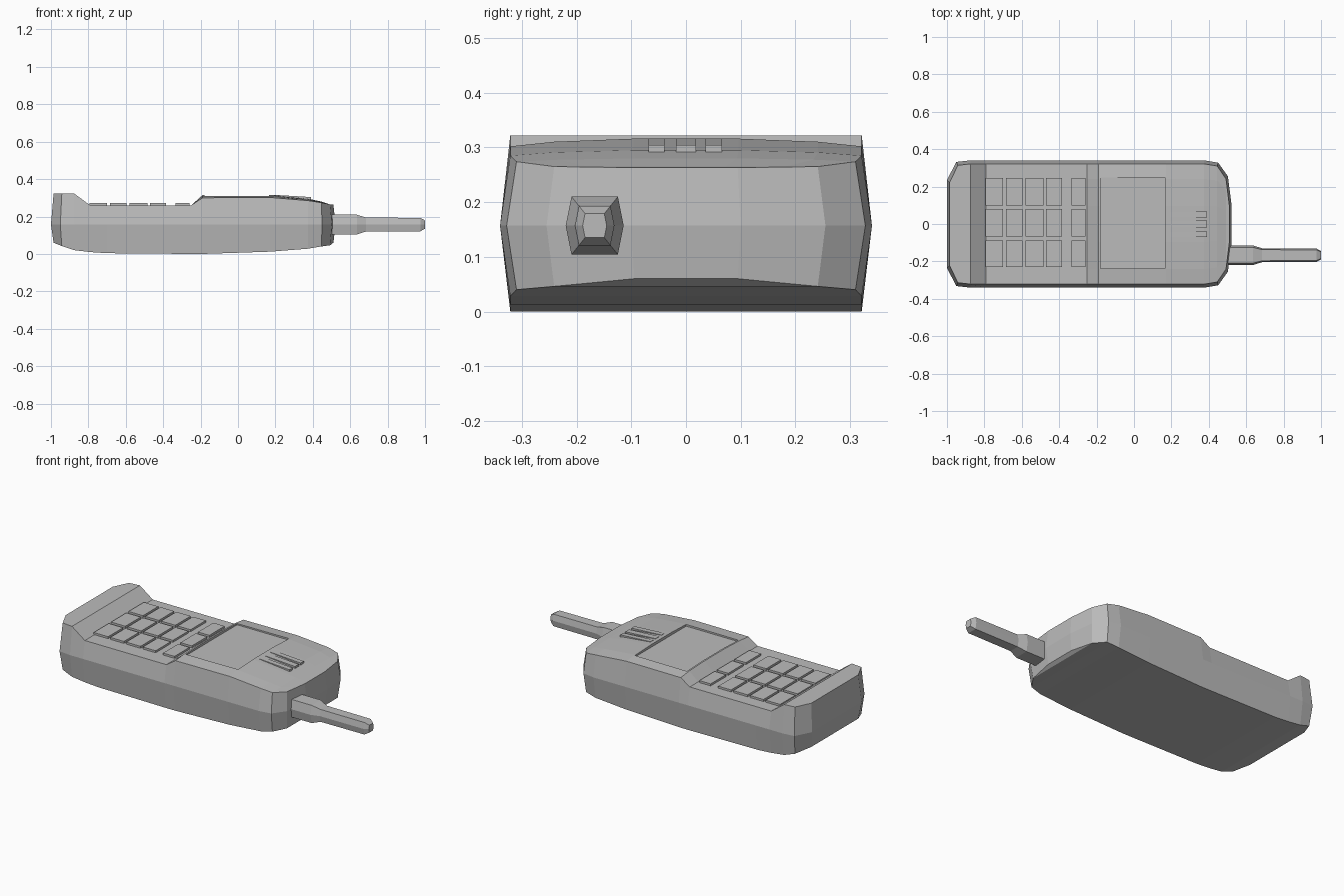
import bpy
import bmesh

cube = bpy.data.objects.get("Cube")
if cube:
    bpy.data.objects.remove(cube, do_unlink=True)

grey = bpy.data.materials.new("plain grey")
grey.use_nodes = True
colour = (0.5, 0.5, 0.5, 1)
grey.diffuse_color = colour
grey.node_tree.nodes["Principled BSDF"].inputs["Base Color"].default_value = colour


def finish(name, bm):
    bmesh.ops.recalc_face_normals(bm, faces=bm.faces)
    mesh = bpy.data.meshes.new(name)
    bm.to_mesh(mesh)
    bm.free()
    mesh.materials.append(grey)
    obj = bpy.data.objects.new(name, mesh)
    bpy.context.collection.objects.link(obj)
    return obj


def loft(name, rings, caps):
    """Skin a row of equal rings and close both ends with the given index lists."""
    bm = bmesh.new()
    rows = [[bm.verts.new(p) for p in ring] for ring in rings]
    n = len(rows[0])
    for a, b in zip(rows, rows[1:]):
        for i in range(n):
            j = (i + 1) % n
            bm.faces.new((a[i], a[j], b[j], b[i]))
    for row in (rows[0], rows[-1]):
        for cap in caps:
            bm.faces.new([row[i] for i in cap])
    return finish(name, bm)


def block(name, x0, x1, y0, y1, z0, z1, z1_end=None):
    """Box whose top may slope from z1 to z1_end along x."""
    z2 = z1 if z1_end is None else z1_end
    rings = [[(x, y0, z0), (x, y1, z0), (x, y1, t), (x, y0, t)]
             for x, t in ((x0, z1), (x1, z2))]
    return loft(name, rings, [range(4)])


# Body stations: x, half width, bottom z, top z, crown drop at the edge, end bevel
stations = [
    (-1.0, .235, .06, .322, 0, .014),
    (-.95, .332, .042, .322, 0, .008),
    (-.875, .34, .02, .322, 0, 0),
    (-.79, .34, .01, .26, 0, 0),
    (-.7, .34, .004, .26, 0, 0),
    (-.25, .34, 0, .26, 0, 0),
    (-.19, .34, 0, .314, .014, 0),
    (.17, .34, .012, .316, .014, 0),
    (.375, .34, .028, .295, .01, 0),
    (.45, .328, .04, .28, .006, -.005),
    (.502, .255, .046, .265, 0, -.01),
    (.522, .1, .06, .263, 0, -.012),
]
MID = .157


def body_ring(x, w, low, top, drop, bevel):
    e, s = x + bevel, w * .945
    upper = [(s * f, top - drop * k) for f, k in ((1, 1), (.75, .4), (.3, 0))]
    return ([(e, -s, low), (e, s, low), (x, w, MID)]
            + [(e, y, z) for y, z in upper]
            + [(e, -y, z) for y, z in reversed(upper)]
            + [(x, -w, MID)])


body = loft("body", [body_ring(*s) for s in stations],
            [(0, 1, 2, 9), range(2, 10)])

# Shallow screen recess
cutter = block("screen_cutter", -.18, .165, -.237, .248, .3, .4)
cutter.hide_render = True
cut = body.modifiers.new("screen recess", "BOOLEAN")
cut.operation = "DIFFERENCE"
cut.object = cutter
bpy.context.view_layer.objects.active = body
bpy.ops.object.modifier_apply(modifier=cut.name)
bpy.data.objects.remove(cutter, do_unlink=True)

# Keypad: four columns of number keys and one of function keys
columns = [(-.795, -.7), (-.685, -.595), (-.58, -.485), (-.47, -.385), (-.335, -.26)]
rows = [(-.23, -.088), (-.066, .079), (.1, .245)]
for c, (x0, x1) in enumerate(columns):
    for r, (y0, y1) in enumerate(rows):
        kind = "function_key" if c == 4 else "number_key"
        block(f"{kind}_{c}_{r}", x0, x1, y0, y1, .25, .272)

# Earpiece bars
for i, (y, h) in enumerate(((-.054, .015), (0, .018), (.051, .015))):
    block(f"earpiece_bar_{i}", .19, .39, y - h, y + h, .28, .316, .304)

# Six-sided aerial: x, radius
aerial = [(.46, .053), (.635, .053), (.685, .037), (.975, .036), (1.0, .022)]
loft("aerial",
     [[(x, -.167 + r * a, MID + r * b) for a, b in
       ((-1, 0), (-.8, -1), (.8, -1), (1, 0), (.8, 1), (-.8, 1))]
      for x, r in aerial],
     [range(6)])
